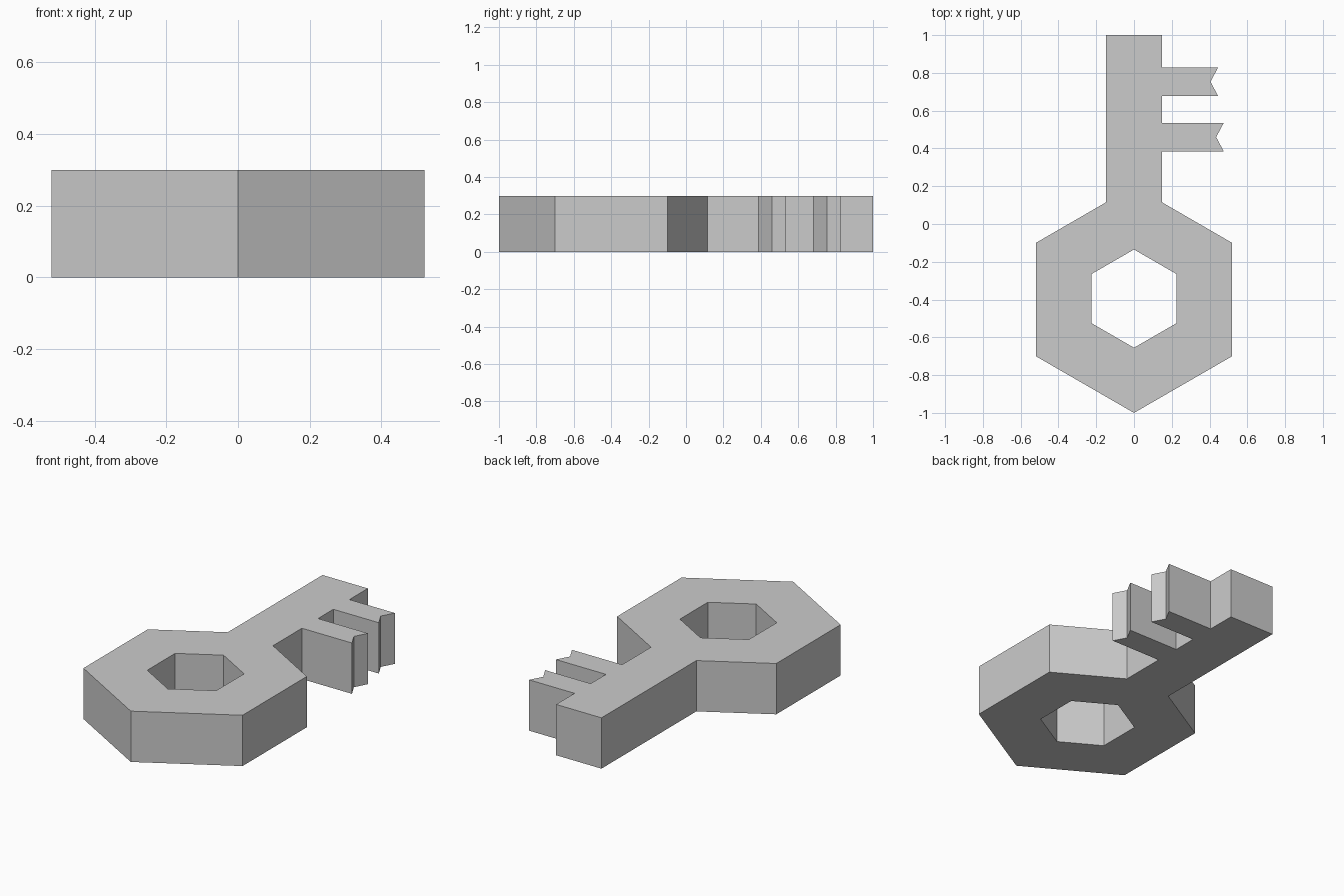
import bpy
import bmesh
from math import cos, sin, radians
from mathutils import Vector

THICKNESS = 0.3
BOW_Y = -0.4        # centre of the six-sided bow
SHAFT = 0.148       # half width of the shaft

if "Cube" in bpy.data.objects:
    bpy.data.objects.remove(bpy.data.objects["Cube"])

# Plain grey metal
grey = bpy.data.materials.new("plain grey")
grey.use_nodes = True
colour = (0.6, 0.6, 0.6, 1)
grey.diffuse_color = colour
grey.node_tree.nodes["Principled BSDF"].inputs["Base Color"].default_value = colour


def hexagon(radius, centre_y):
    """Pointed hexagon, counter-clockwise from its lowest corner."""
    return [(radius * cos(radians(a)), centre_y + radius * sin(radians(a)))
            for a in range(-90, 270, 60)]


def tooth(low, high, tip):
    """Shaft tooth with a notched end, listed from bottom to top."""
    return [(SHAFT, low), (tip, low), (tip - 0.04, (low + high) / 2),
            (tip, high), (SHAFT, high)]


def extruded_plate(name, loops, height):
    """Fill the outer loop minus the inner loops and raise it."""
    bm = bmesh.new()
    for loop in loops:
        verts = [bm.verts.new((x, y, 0)) for x, y in loop]
        for a, b in zip(verts, verts[1:] + verts[:1]):
            bm.edges.new((a, b))
    bmesh.ops.triangle_fill(bm, use_beauty=True, edges=bm.edges[:])
    raised = bmesh.ops.extrude_face_region(bm, geom=bm.faces[:], use_keep_orig=True)
    top = [v for v in raised["geom"] if isinstance(v, bmesh.types.BMVert)]
    bmesh.ops.translate(bm, vec=Vector((0, 0, height)), verts=top)
    bmesh.ops.recalc_face_normals(bm, faces=bm.faces[:])
    mesh = bpy.data.meshes.new(name)
    bm.to_mesh(mesh)
    bm.free()
    mesh.materials.append(grey)
    obj = bpy.data.objects.new(name, mesh)
    bpy.context.collection.objects.link(obj)
    return obj


# Bow outline, opened at its upper corner where the shaft joins
bottom, low_right, up_right, _, up_left, low_left = hexagon(0.6, BOW_Y)
shoulder = 0.115
outline = [bottom, low_right, up_right, (SHAFT, shoulder)]
outline += tooth(0.385, 0.535, 0.475) + tooth(0.678, 0.828, 0.445)
outline += [(SHAFT, 1), (-SHAFT, 1), (-SHAFT, shoulder), up_left, low_left]

# Whole key with the hole through its bow
extruded_plate("key_body", [outline, hexagon(0.26, BOW_Y + 0.005)], THICKNESS)
